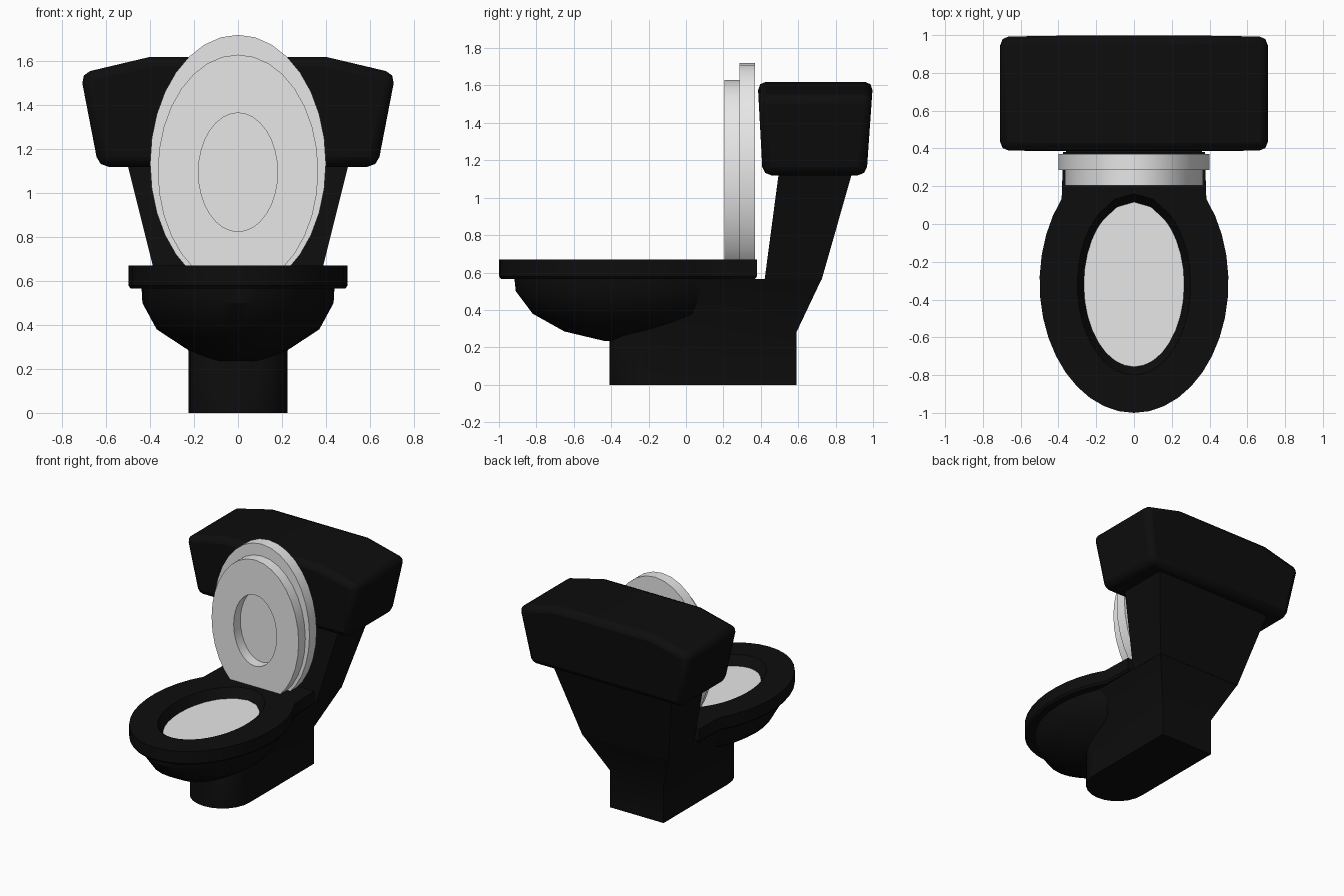
import bpy, bmesh
from math import sin, cos, radians

cube = bpy.data.objects.get("Cube")
if cube:
    bpy.data.objects.remove(cube, do_unlink=True)


def material(name, value):
    mat = bpy.data.materials.new(name)
    mat.use_nodes = True
    colour = (value, value, value, 1)
    mat.diffuse_color = colour
    mat.node_tree.nodes["Principled BSDF"].inputs["Base Color"].default_value = colour
    return mat


black = material("black_ceramic", 0.004)
pale = material("pale_grey", 0.8)


def loft(name, rings, mat, caps=True, closed=False, bevel=0):
    """Skin a list of equal-length point rings."""
    bm = bmesh.new()
    loops = [[bm.verts.new(p) for p in ring] for ring in rings]
    pairs = list(zip(loops, loops[1:]))
    if closed:
        pairs.append((loops[-1], loops[0]))
    for a, b in pairs:
        for i in range(len(a)):
            j = (i + 1) % len(a)
            bm.faces.new((a[i], a[j], b[j], b[i]))
    if caps and not closed:
        bm.faces.new(loops[0])
        bm.faces.new(loops[-1])
    bmesh.ops.recalc_face_normals(bm, faces=bm.faces)
    mesh = bpy.data.meshes.new(name)
    bm.to_mesh(mesh)
    bm.free()
    mesh.materials.append(mat)
    obj = bpy.data.objects.new(name, mesh)
    bpy.context.collection.objects.link(obj)
    if bevel:
        mod = obj.modifiers.new("rounded_edges", 'BEVEL')
        mod.width = bevel
        mod.segments = 2
        mod.limit_method = 'ANGLE'
    bpy.ops.object.select_all(action='DESELECT')
    obj.select_set(True)
    bpy.context.view_layer.objects.active = obj
    bpy.ops.object.shade_smooth_by_angle(angle=radians(30))
    return obj


CENTRE = -0.31
EVEN = [i * 360 / 32 for i in range(32)]
# Rim angles: an arc round the front, then the squared back
ARC = [140 + i * 260 / 28 for i in range(29)]
BACK = [50, 70, 90, 110, 130]


def oval(rx, ry, z, angles=EVEN, cy=CENTRE):
    return [(rx * cos(radians(a)), cy + ry * sin(radians(a)), z) for a in angles]


def rim_outline(inset, z):
    front = oval(0.5 - inset, 0.69 - inset, z, ARC)
    half = 0.375 - inset
    return front + [(half * (1 - i / 2), 0.38 - inset, z) for i in range(5)]


def rim_hole(rx, ry, z):
    return oval(rx, ry, z, ARC + BACK, -0.32)


# Rim with its open centre
loft("rim", [rim_hole(0.27, 0.44, 0.565), rim_outline(0.012, 0.565),
             rim_outline(0, 0.58), rim_outline(0, 0.67),
             rim_hole(0.30, 0.48, 0.67), rim_hole(0.265, 0.435, 0.60)],
     black, closed=True)

# Water surface
loft("water", [oval(0.266, 0.436, z, cy=-0.32) for z in (0.595, 0.602)], pale)

# Bowl
bowl = [(0.10, 0.13, 0.235), (0.225, 0.34, 0.285), (0.37, 0.51, 0.38),
        (0.435, 0.60, 0.50), (0.44, 0.61, 0.59)]
loft("bowl", [oval(*ring) for ring in bowl], black)


# Foot, round at the front and square at the back, flaring up to the column
def foot_ring(w, front, back, z):
    curve = [(w * cos(radians(a)), front + 0.225 + 0.225 * sin(radians(a)), z)
             for a in range(180, 361, 15)]
    return curve + [(w, back, z), (-w, back, z)]


loft("foot", [foot_ring(0.225, -0.41, 0.59, 0), foot_ring(0.225, -0.41, 0.59, 0.28),
              foot_ring(0.36, -0.2, 0.725, 0.565)], black)


# Column that carries the tank
def rectangle(w, front, back, z):
    return [(-w, front, z), (w, front, z), (w, back, z), (-w, back, z)]


loft("column", [rectangle(0.36, 0.42, 0.725, 0.56),
                rectangle(0.505, 0.497, 0.89, 1.14)], black)

# Tank: tapered outline with a sloping top, softened edges
half = [(0.635, 1.12), (0.717, 1.545), (0.4, 1.62)]
outline = half + [(-x, z) for x, z in reversed(half)]


def tank_ring(low, high):
    return [(x, low + (high - low) * (z - 1.12) / 0.5, z) for x, z in outline]


loft("tank", [tank_ring(0.41, 0.383), tank_ring(0.965, 1.0)], black, bevel=0.045)


# Raised lid and seat, standing on the back of the rim
def upright(rx, rz, cz, y):
    return [(rx * cos(radians(a)), y, cz + rz * sin(radians(a))) for a in EVEN]


loft("lid", [upright(0.40, 0.585, 1.135, y) for y in (0.285, 0.37)], pale)
loft("seat", [upright(0.365, 0.53, 1.10, 0.285), upright(0.365, 0.53, 1.10, 0.205),
              upright(0.18, 0.27, 1.095, 0.205), upright(0.18, 0.27, 1.095, 0.285)],
     pale, closed=True)
